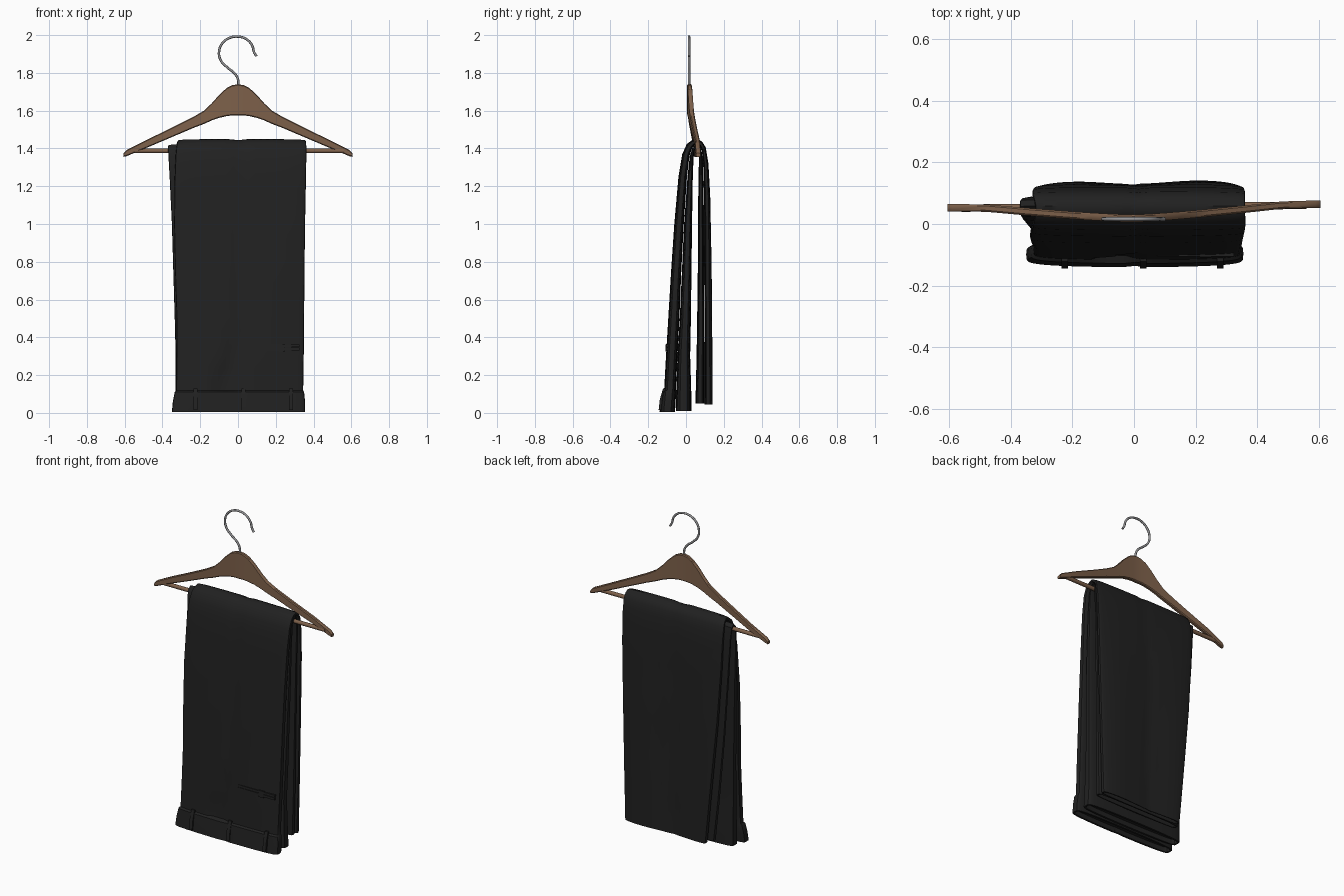
import bpy, bmesh, math
from mathutils import Vector


def material(name, rgb):
    m = bpy.data.materials.new(name)
    m.diffuse_color = (*rgb, 1)
    return m


CLOTH = material("black cloth", (0.015, 0.015, 0.015))
WOOD = material("brown wood", (0.21, 0.12, 0.07))
METAL = material("grey metal", (0.3, 0.3, 0.31))


def finish(name, bm, mat, angle=35):
    bmesh.ops.recalc_face_normals(bm, faces=bm.faces)
    me = bpy.data.meshes.new(name)
    bm.to_mesh(me)
    bm.free()
    ob = bpy.data.objects.new(name, me)
    bpy.context.collection.objects.link(ob)
    me.materials.append(mat)
    bpy.ops.object.select_all(action='DESELECT')
    ob.select_set(True)
    bpy.context.view_layer.objects.active = ob
    bpy.ops.object.shade_smooth_by_angle(angle=math.radians(angle))
    return ob


def loft(name, rings, mat, angle=35):
    bm = bmesh.new()
    loops = [[bm.verts.new(p) for p in r] for r in rings]
    n = len(loops[0])
    for a, b in zip(loops, loops[1:]):
        for i in range(n):
            bm.faces.new((a[i], a[(i + 1) % n], b[(i + 1) % n], b[i]))
    bm.faces.new(loops[0])
    bm.faces.new(loops[-1])
    return finish(name, bm, mat, angle)


def lerp_table(table, x):
    for a, b in zip(table, table[1:]):
        if x <= b[0]:
            t = (x - a[0]) / (b[0] - a[0])
            return [p + (q - p) * t for p, q in zip(a[1:], b[1:])]
    return table[-1][1:]


# Hanger body: |x|, bottom z, top z, swept along x with a backward bow
SHAPE = [(0, 1.575, 1.74), (0.03, 1.575, 1.735), (0.06, 1.571, 1.72), (0.1, 1.562, 1.683),
         (0.14, 1.548, 1.638), (0.18, 1.53, 1.60), (0.24, 1.507, 1.565), (0.35, 1.46, 1.51),
         (0.48, 1.405, 1.447), (0.59, 1.359, 1.392), (0.605, 1.356, 1.375)]


def bow(x):
    return 0.018 + 0.045 * min(1, abs(x) / 0.5) ** 1.3 * 0.9 + 0.01 * x


rings = []
for x, lo, hi in [(-a, b, c) for a, b, c in SHAPE[:0:-1]] + SHAPE:
    y, h, c = bow(x), 0.012, 0.005
    rings.append([(x, y - h, lo + c), (x, y - h, hi - c), (x, y - h + c, hi), (x, y + h - c, hi),
                  (x, y + h, hi - c), (x, y + h, lo + c), (x, y + h - c, lo), (x, y - h + c, lo)])
loft("hanger_body", rings, WOOD)

# Trouser bar
bar = []
for x in (-0.56, 0.56):
    bar.append([(x, 0.056 + 0.008 * x + 0.012 * math.cos(k * math.pi / 6),
                 1.387 + 0.012 * math.sin(k * math.pi / 6)) for k in range(12)])
loft("hanger_bar", bar, WOOD)

# Wire hook
PATH = [(0, 1.72), (0, 1.765), (-0.018, 1.797), (-0.058, 1.83), (-0.092, 1.868), (-0.1, 1.915),
        (-0.08, 1.96), (-0.04, 1.987), (0, 1.992), (0.045, 1.978), (0.075, 1.945), (0.085, 1.91),
        (0.098, 1.888)]
cu = bpy.data.curves.new("hook", 'CURVE')
cu.dimensions = '3D'
cu.bevel_depth = 0.0065
cu.bevel_resolution = 2
cu.use_fill_caps = True
sp = cu.splines.new('BEZIER')
sp.bezier_points.add(len(PATH) - 1)
for p, (x, z) in zip(sp.bezier_points, PATH):
    p.co = (x, 0.016, z)
    p.handle_left_type = p.handle_right_type = 'AUTO'
cu.materials.append(METAL)
hook = bpy.data.objects.new("hook", cu)
bpy.context.collection.objects.link(hook)

# Trouser legs: flattened tubes draped over the bar.
# Stations run front hem -> over bar -> back hem:
# outer y, outer z, inner y, inner z, left x, right x
OUTER = [(-0.140, 0.005, -0.058, 0.005, -0.35, 0.355), (-0.134, 0.06, -0.055, 0.06, -0.345, 0.355),
         (-0.128, 0.11, -0.052, 0.11, -0.335, 0.35), (-0.116, 0.118, -0.054, 0.118, -0.327, 0.345),
         (-0.106, 0.3, -0.045, 0.3, -0.325, 0.348), (-0.094, 0.5, -0.035, 0.5, -0.325, 0.35),
         (-0.079, 0.75, -0.025, 0.75, -0.333, 0.352), (-0.062, 1.0, -0.012, 1.0, -0.338, 0.355),
         (-0.040, 1.25, 0.005, 1.25, -0.335, 0.36), (-0.020, 1.37, 0.018, 1.36, -0.33, 0.362),
         (0.004, 1.423, 0.03, 1.395, -0.325, 0.362), (0.03, 1.443, 0.044, 1.417, -0.32, 0.36),
         (0.058, 1.45, 0.058, 1.422, -0.32, 0.36), (0.085, 1.437, 0.074, 1.412, -0.325, 0.36),
         (0.105, 1.405, 0.084, 1.39, -0.33, 0.36), (0.119, 1.32, 0.091, 1.315, -0.33, 0.36),
         (0.128, 1.15, 0.095, 1.15, -0.325, 0.358), (0.134, 0.8, 0.096, 0.8, -0.30, 0.35),
         (0.137, 0.4, 0.098, 0.4, -0.26, 0.34), (0.139, 0.045, 0.098, 0.045, -0.225, 0.33)]
INNER = [(-0.054, 0.01, 0.028, 0.01, -0.33, 0.345), (-0.052, 0.11, 0.028, 0.11, -0.33, 0.34),
         (-0.045, 0.3, 0.022, 0.3, -0.33, 0.335), (-0.033, 0.5, 0.026, 0.5, -0.335, 0.34),
         (-0.010, 1.0, 0.032, 1.0, -0.35, 0.35), (0.008, 1.25, 0.036, 1.25, -0.362, 0.352),
         (0.020, 1.36, 0.04, 1.35, -0.368, 0.353), (0.034, 1.402, 0.045, 1.388, -0.37, 0.353),
         (0.058, 1.424, 0.056, 1.4, -0.37, 0.353), (0.080, 1.405, 0.068, 1.388, -0.37, 0.353),
         (0.089, 1.34, 0.068, 1.33, -0.365, 0.353), (0.094, 1.1, 0.064, 1.1, -0.35, 0.348),
         (0.095, 0.7, 0.062, 0.7, -0.32, 0.34), (0.097, 0.3, 0.056, 0.3, -0.28, 0.335),
         (0.097, 0.05, 0.05, 0.05, -0.25, 0.33)]
COLS = 28


def leg(name, stations, creased):
    rings = []
    for k, (oy, oz, iy, iz, xl, xr) in enumerate(stations):
        o, i = Vector((0, oy, oz)), Vector((0, iy, iz))
        mid, half = (o + i) / 2, (o - i) / 2
        back = oy > 0.06
        ring = []
        for side in (1, -1):
            for c in range(COLS):
                # half turn over each face, rounded side folds
                a = math.pi * c / COLS
                u = -math.cos(a) * side
                w = math.sin(a) ** 0.35 * side
                x = (xl + xr) / 2 + u * (xr - xl) / 2
                p = mid + half * w
                p.x = x
                if creased and side == 1:
                    # shallow waves, centre crease and a slanted fold
                    if back:
                        drop = min(1, (1.45 - oz) * 1.2)
                        p.y += 0.012 * drop * (math.sin(abs(x) / 0.23 * 1.57) ** 2 - 0.7)
                    if abs(x) < 0.02:
                        p -= half.normalized() * 0.004
                    if not back and 0.11 < oz < 0.45 and -0.13 * (0.47 - oz) / 0.35 < x < 0:
                        p.y += 0.014
                ring.append(p)
        rings.append(ring)

    # recessed hem openings
    def hem(r, depth):
        cy = sum((p.y for p in r)) / len(r)
        cx = sum((p.x for p in r)) / len(r)
        return [Vector((cx + (p.x - cx) * 0.97, cy + (p.y - cy) * 0.7, p.z + depth)) for p in r]
    rings = [hem(rings[0], 0.03), hem(rings[0], 0)] + rings + [hem(rings[-1], 0), hem(rings[-1], 0.03)]
    return loft(name, rings, CLOTH, 40)


def refine(table, step=0.07):
    # extra stations so folds and waves read smoothly
    out = []
    for a, b in zip(table, table[1:]):
        n = max(1, math.ceil(abs(b[1] - a[1]) / step))
        out += [tuple(p + (q - p) * j / n for p, q in zip(a, b)) for j in range(n)]
    return out + [table[-1]]


leg("outer_leg", refine(OUTER), True)
leg("inner_leg", refine(INNER), False)


def patch(name, x0, x1, z0, z1, depth):
    # small sewn strip following the slope of the front cloth
    table = [(s[1], s[0]) for s in OUTER[:8]]
    rings = []
    for z in (z0, (z0 + z1) / 2, z1):
        y = lerp_table(table, z)[0]
        rings.append([(x0, y + 0.012, z), (x0, y - depth, z), (x1, y - depth, z), (x1, y + 0.012, z)])
    return loft(name, rings, CLOTH)


# Belt loops and rear pocket welt
for n, x in enumerate((-0.225, 0.03, 0.28)):
    patch(f"belt_loop_{n + 1}", x - 0.011, x + 0.011, 0.015, 0.13, 0.006)
patch("pocket_upper_welt", 0.075, 0.325, 0.348, 0.361, 0.003)
patch("pocket_lower_welt", 0.075, 0.325, 0.331, 0.345, 0.003)
patch("pocket_tab", 0.215, 0.25, 0.325, 0.365, 0.005)
